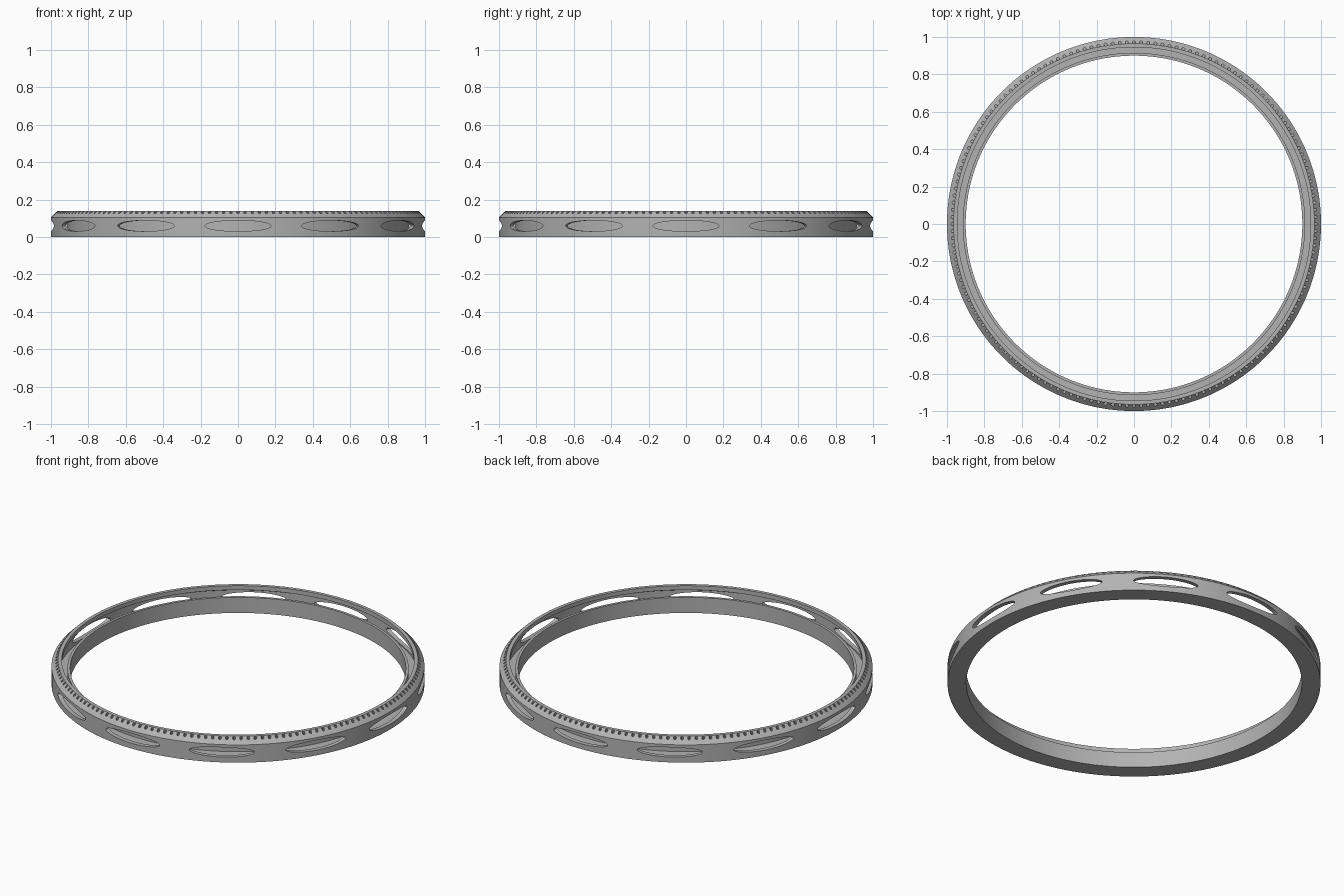
import bpy, bmesh, math
from mathutils import Matrix, Vector

if "Cube" in bpy.data.objects:
    bpy.data.objects.remove(bpy.data.objects["Cube"])

SEGMENTS = 180
WINDOWS = 12
DIMPLES = 160

metal = bpy.data.materials.new("brushed_grey_metal")
metal.use_nodes = True
grey = (0.45, 0.45, 0.45, 1)
metal.diffuse_color = grey
metal.node_tree.nodes["Principled BSDF"].inputs["Base Color"].default_value = grey


def make_object(name, bm):
    bmesh.ops.recalc_face_normals(bm, faces=bm.faces)
    mesh = bpy.data.meshes.new(name)
    bm.to_mesh(mesh)
    bm.free()
    mesh.materials.append(metal)
    obj = bpy.data.objects.new(name, mesh)
    bpy.context.collection.objects.link(obj)
    return obj


def lathe(name, profile):
    """Revolve a closed (radius, height) section around z."""
    bm = bmesh.new()
    rings = []
    for i in range(SEGMENTS):
        a = math.tau * i / SEGMENTS
        rings.append([bm.verts.new((r * math.cos(a), r * math.sin(a), z)) for r, z in profile])
    n = len(profile)
    for i in range(SEGMENTS):
        here, after = rings[i], rings[(i + 1) % SEGMENTS]
        for j in range(n):
            k = (j + 1) % n
            bm.faces.new((here[j], after[j], after[k], here[k]))
    return make_object(name, bm)


def cylinders(name, count, sides, matrix, depth):
    """Unit-radius cylinders repeated around z, each shaped by one matrix."""
    bm = bmesh.new()
    for i in range(count):
        turn = Matrix.Rotation(math.tau * i / count, 4, "Z")
        bmesh.ops.create_cone(bm, cap_ends=True, segments=sides, radius1=1, radius2=1,
                              depth=depth, matrix=turn @ matrix)
    obj = make_object(name, bm)
    obj.hide_render = True
    obj.hide_viewport = True
    return obj


# Ring: low inner wall, open channel, outer wall with a chamfered lip
ring = lathe("bezel_ring", [
    (0.90, 0), (1, 0), (1, 0.105), (0.965, 0.14), (0.945, 0.14), (0.945, 0.115),
    (0.975, 0.10), (0.975, 0.025), (0.915, 0.025), (0.915, 0.092), (0.90, 0.092)])

# Oval windows through the outer wall
oval = (Matrix.Translation((1, 0, 0.06)) @ Matrix.Rotation(math.pi / 2, 4, "Y")
        @ Matrix.Diagonal((0.029, 0.176, 1, 1)))
windows = cylinders("window_cutter", WINDOWS, 48, oval, 0.14)

# Small drilled dimples around the chamfer
drill = Matrix.Translation((0.972, 0, 0.14)) @ Matrix.Diagonal((0.008, 0.008, 1, 1))
dimples = cylinders("dimple_cutter", DIMPLES, 10, drill, 0.04)

for cutter in (windows, dimples):
    cut = ring.modifiers.new(cutter.name, "BOOLEAN")
    cut.operation = "DIFFERENCE"
    cut.solver = "EXACT"
    cut.object = cutter

# Apply the cuts and smooth the round faces
bpy.ops.object.select_all(action="DESELECT")
bpy.context.view_layer.objects.active = ring
ring.select_set(True)
for name in [m.name for m in ring.modifiers]:
    bpy.ops.object.modifier_apply(modifier=name)
for cutter in (windows, dimples):
    bpy.data.objects.remove(cutter)
bpy.ops.object.shade_smooth_by_angle(angle=math.radians(25))
